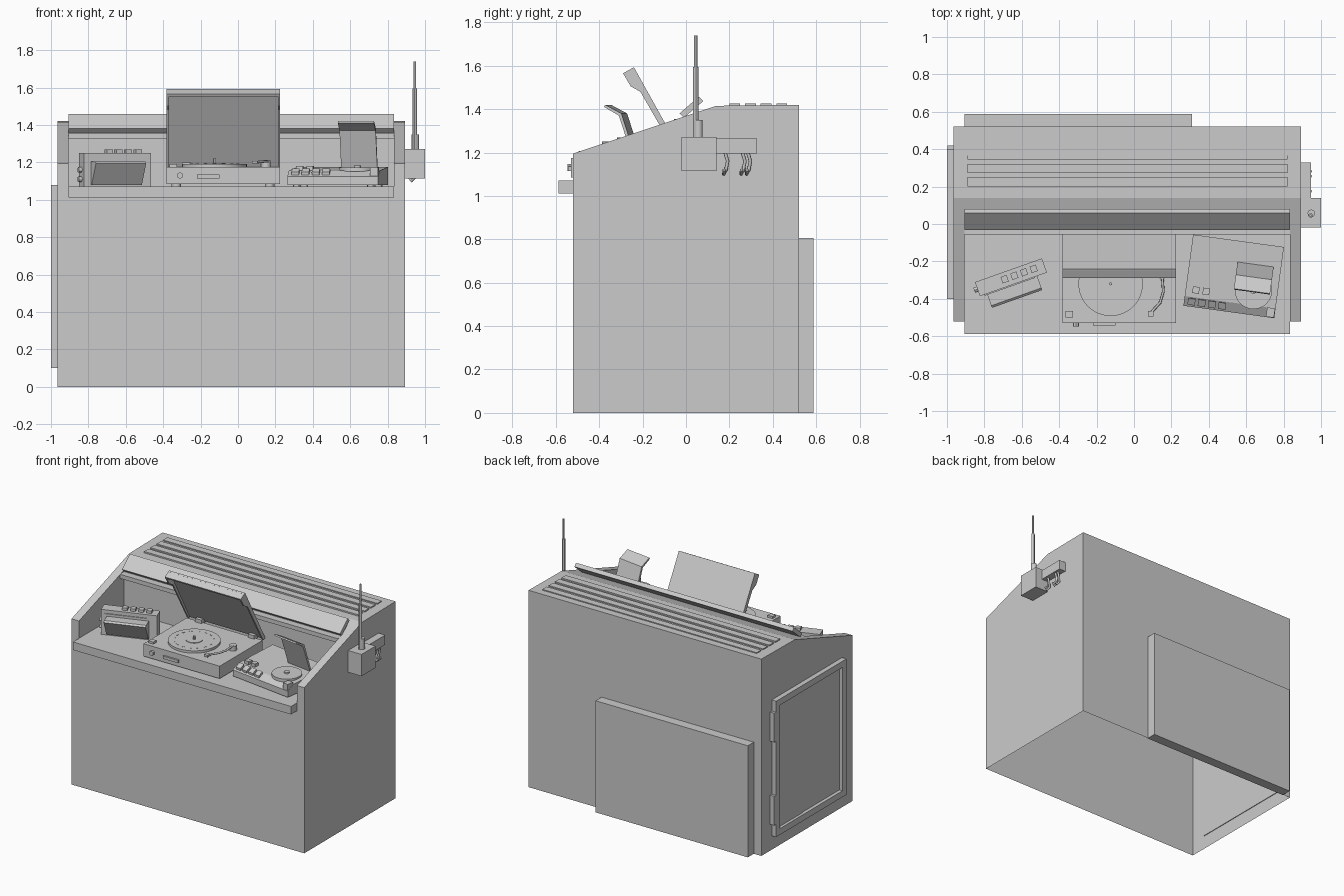
import bpy, bmesh, math
from mathutils import Matrix, Vector

if "Cube" in bpy.data.objects:
    bpy.data.objects.remove(bpy.data.objects["Cube"])

I = Matrix.Identity(4)


def finish(name, bm, m=I):
    bmesh.ops.recalc_face_normals(bm, faces=bm.faces)
    bm.transform(m)
    me = bpy.data.meshes.new(name)
    bm.to_mesh(me)
    bm.free()
    ob = bpy.data.objects.new(name, me)
    bpy.context.collection.objects.link(ob)
    return ob


def prism(name, pts, x0, x1, m=I):
    """Extrude a (y, z) profile from x0 to x1."""
    bm = bmesh.new()
    f = bm.faces.new([bm.verts.new((x0, y, z)) for y, z in pts])
    r = bmesh.ops.extrude_face_region(bm, geom=[f])
    vs = [v for v in r["geom"] if isinstance(v, bmesh.types.BMVert)]
    bmesh.ops.translate(bm, verts=vs, vec=(x1 - x0, 0, 0))
    return finish(name, bm, m)


def box(name, x0, x1, y0, y1, z0, z1, m=I):
    return prism(name, [(y0, z0), (y1, z0), (y1, z1), (y0, z1)], x0, x1, m)


def cyl(name, x, y, z0, z1, r, r2=None, n=32, m=I):
    bm = bmesh.new()
    bmesh.ops.create_cone(bm, cap_ends=True, segments=n, radius1=r,
                          radius2=r if r2 is None else r2, depth=z1 - z0)
    bmesh.ops.translate(bm, verts=bm.verts, vec=(x, y, (z0 + z1) / 2))
    ob = finish(name, bm, m)
    smooth(ob)
    return ob


def smooth(ob):
    bpy.ops.object.select_all(action='DESELECT')
    bpy.context.view_layer.objects.active = ob
    ob.select_set(True)
    bpy.ops.object.shade_smooth_by_angle()


def tube(name, pts, r):
    cu = bpy.data.curves.new(name, 'CURVE')
    cu.dimensions = '3D'
    cu.bevel_depth, cu.bevel_resolution = r, 2
    cu.use_fill_caps = True
    s = cu.splines.new('POLY')
    s.points.add(len(pts) - 1)
    for p, c in zip(s.points, pts):
        p.co = (*c, 1)
    ob = bpy.data.objects.new(name, cu)
    bpy.context.collection.objects.link(ob)


def frame(name, x0, x1, y0, y1, z0, z1, w):
    """Rectangular frame in the yz plane."""
    box(name + "_bottom", x0, x1, y0, y1, z0, z0 + w)
    box(name + "_top", x0, x1, y0, y1, z1 - w, z1)
    box(name + "_near", x0, x1, y0, y0 + w, z0 + w, z1 - w)
    box(name + "_far", x0, x1, y1 - w, y1, z0 + w, z1 - w)


# Cabinet: bottomless shell with a cut-out for the counter
cab = prism("cabinet", [(-.52, 0), (.52, 0), (.52, 1.42), (.14, 1.415), (-.52, 1.195)], -.965, .893)
cut = box("counter_cutter", -.905, .835, -.8, -.005, 1.04, 2)
cut.hide_render = True
mod = cab.modifiers.new("opening", 'BOOLEAN')
mod.object, mod.solver = cut, 'EXACT'
bpy.context.view_layer.objects.active = cab
cab.select_set(True)
bpy.ops.object.modifier_apply(modifier="opening")
bpy.data.objects.remove(cut)
bm = bmesh.new()
bm.from_mesh(cab.data)
bmesh.ops.delete(bm, geom=[f for f in bm.faces if all(v.co.z < .001 for v in f.verts)], context='FACES')
bm.to_mesh(cab.data)
bm.free()

# Counter, lip, raised flap and top slats
box("counter", -.905, .835, -.588, -.005, 1.012, 1.07)
box("opening_lip", -.905, .835, -.055, -.005, 1.325, 1.355)
prism("front_flap", [(-.03, 1.38), (.06, 1.458), (.08, 1.437), (-.01, 1.36)], -.905, .835)
for i in range(4):
    y = .2 + i * .072
    box("top_slat", -.89, .82, y, y + .05, 1.41, 1.426)

# Back panel, side door and hinges
box("back_panel", -.905, .31, .515, .588, 0, .805)
frame("door_frame", -1, -.96, -.4, .4, .1, 1.08, .045)
box("door_leaf_rear", -.98, -.96, .07, .36, .14, 1.04)
box("door_leaf_front", -.975, -.96, -.36, .07, .14, 1.04)
for z in (.19, .79):
    box("door_hinge", -.998, -.96, .36, .42, z, z + .21)

# Antenna on the right side
box("antenna_box", .89, 1, -.02, .14, 1.115, 1.272)
cyl("antenna_base", .948, .057, 1.27, 1.35, .02, n=16)
cyl("antenna_mid", .945, .045, 1.27, 1.595, .012, n=12)
cyl("antenna_tip", .945, .045, 1.59, 1.74, .007, n=12)

# Hook rail
box("hook_rail", .89, .945, .13, .328, 1.195, 1.265)
for y in (.18, .26, .285):
    tube("hook", [(.925, y, 1.2), (.925, y + .012, 1.16), (.915, y + .004, 1.12),
                  (.928, y - .006, 1.1), (.945, y - .004, 1.12)], .008)

# Record player
box("player_body", -.382, .225, -.53, -.04, 1.085, 1.175)
for x in (-.33, .17):
    for y in (-.48, -.1):
        cyl("player_foot", x, y, 1.065, 1.09, .025, n=16)
PX, PY = -.125, -.32
cyl("platter", PX, PY, 1.17, 1.192, .172, n=48)
cyl("record_label", PX, PY, 1.19, 1.196, .055)
cyl("spindle", PX, PY, 1.19, 1.22, .008, n=12)
for i in range(16):
    m = Matrix.Translation((PX, PY, 0)) @ Matrix.Rotation(i * math.tau / 16, 4, 'Z')
    box("platter_mark", -.01, .01, .128, .134, 1.19, 1.194, m)
tube("tone_arm", [(.15, -.27, 1.205), (.157, -.36, 1.205), (.14, -.42, 1.205), (.09, -.475, 1.2)], .007)
cyl("arm_pivot", .15, -.27, 1.17, 1.21, .025, n=16)
box("arm_head", .075, .105, -.495, -.465, 1.193, 1.208)
box("start_button", -.365, -.325, -.5, -.465, 1.17, 1.19)
box("front_slot", -.22, -.1, -.543, -.52, 1.115, 1.135)
cyl("front_dial", 0, 0, 0, .022, .016, n=12,
    m=Matrix.Translation((-.31, -.525, 1.13)) @ Matrix.Rotation(math.pi / 2, 4, 'X'))

# Raised lid: outer plate, two tapered sides and front rim
prism("lid_plate", [(-.01, 1.18), (-.24, 1.593), (-.25, 1.588), (-.022, 1.178)], -.382, .225)
side = [(-.01, 1.18), (-.24, 1.593), (-.29, 1.565), (-.255, 1.505), (-.21, 1.48), (-.035, 1.175)]
prism("lid_side_left", side, -.382, -.37)
prism("lid_side_right", side, .213, .225)
prism("lid_rim", [(-.24, 1.593), (-.29, 1.565), (-.284, 1.553), (-.234, 1.582)], -.382, .225)
for x in (-.3, .12):
    box("lid_hinge", x, x + .05, -.06, -.015, 1.17, 1.2)

# Tape player, turned toward the middle
M = Matrix.Translation((-.658, -.285, 0)) @ Matrix.Rotation(math.radians(19.5), 4, 'Z')
box("tape_body", -.19, .19, -.04, .04, 1.07, 1.25, M)
box("tape_frame_top", -.165, .12, -.046, -.03, 1.21, 1.225, M)
prism("tape_door", [(-.038, 1.078), (-.05, 1.078), (-.12, 1.195), (-.108, 1.205), (-.038, 1.205)], -.15, .135, M)
for i in range(4):
    x = -.035 + i * .055
    box("tape_button", x - .017, x + .017, -.016, .02, 1.24, 1.268, M)
for z in (1.11, 1.16):
    cyl("tape_knob", 0, 0, 0, .018, .014, n=12,
        m=M @ Matrix.Translation((-.19, 0, z)) @ Matrix.Rotation(-math.pi / 2, 4, 'Y'))

# Disc player, turned the other way
M = Matrix.Translation((.533, -.28, 0)) @ Matrix.Rotation(math.radians(-7.8), 4, 'Z')
prism("disc_body", [(-.192, 1.08), (.192, 1.08), (.192, 1.175), (-.14, 1.155), (-.192, 1.125)], -.245, .245, M)
for x in (-.2, .2):
    for y in (-.15, .15):
        cyl("disc_foot", x, y, 1.065, 1.085, .02, n=12, m=M)
for i in range(4):
    x = -.205 + i * .055
    prism("disc_key", [(-.18, 1.125), (-.145, 1.145), (-.148, 1.168), (-.183, 1.148)], x - .02, x + .02, M)
for x in (-.19, -.135):
    box("disc_button", x - .018, x + .018, -.118, -.082, 1.15, 1.18, M)
cyl("disc_tray", .115, -.06, 1.15, 1.172, .1, m=M)
cyl("disc_hub", .115, -.06, 1.17, 1.182, .018, n=16, m=M)
box("disc_end_block", .2, .243, -.19, -.14, 1.1, 1.172, M)

# Bent disc lid
prism("disc_lid", [(.08, 1.165), (.01, 1.38), (-.065, 1.42), (-.07, 1.41), (-.002, 1.37), (.066, 1.165)],
      .01, .205, M)
